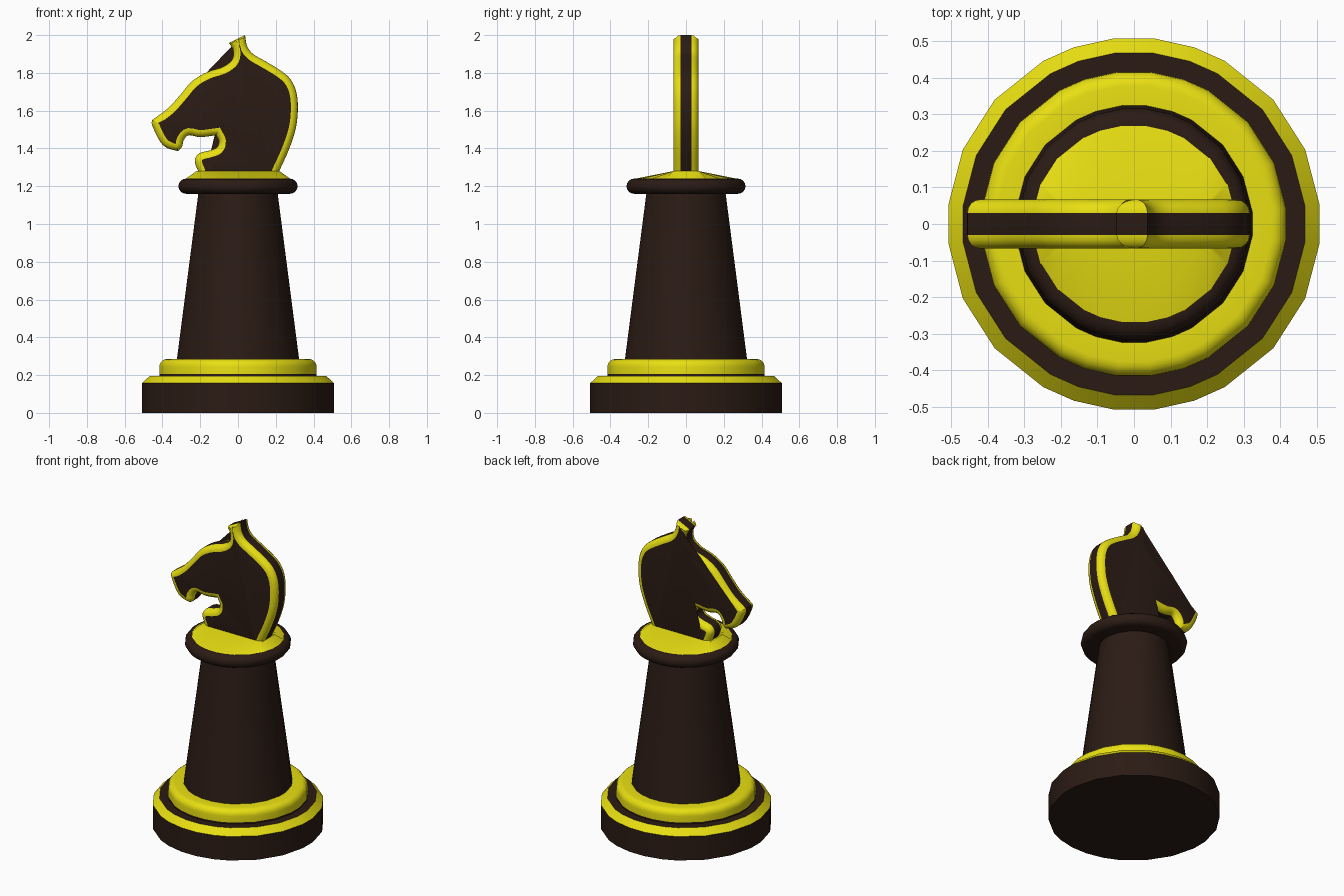
import bpy, bmesh
from math import sin, cos, radians
from mathutils import Vector

if "Cube" in bpy.data.objects:
    bpy.data.objects.remove(bpy.data.objects["Cube"])


def material(name, rgb):
    m = bpy.data.materials.new(name)
    m.diffuse_color = (*rgb, 1)
    m.use_nodes = True
    m.node_tree.nodes["Principled BSDF"].inputs["Base Color"].default_value = m.diffuse_color
    return m


DARK, YELLOW = 0, 1
MATS = [material("dark_brown", (0.024, 0.011, 0.007)), material("yellow", (0.81, 0.74, 0.006))]

# Slightly uneven 24-sided circle used for all round parts
QUAD = [5.8, 23.5, 41.7, 60.9, 71.2, 83.8]
ANGLES = [radians(a) for a in
          QUAD + [180 - a for a in QUAD[::-1]] + [180 + a for a in QUAD] + [360 - a for a in QUAD[::-1]]]


def build(name, loops, colors, cap_colors):
    """Bridge closed loops of points, cap both ends, shade smooth by angle."""
    bm = bmesh.new()
    rings = [[bm.verts.new(p) for p in loop] for loop in loops]
    n = len(rings[0])
    for a, b, col in zip(rings, rings[1:], colors):
        for i in range(n):
            j = (i + 1) % n
            bm.faces.new((a[i], a[j], b[j], b[i])).material_index = col
    for ring, col in ((rings[0], cap_colors[0]), (rings[-1], cap_colors[1])):
        bm.faces.new(ring).material_index = col
    bmesh.ops.recalc_face_normals(bm, faces=bm.faces)
    me = bpy.data.meshes.new(name)
    bm.to_mesh(me)
    bm.free()
    for m in MATS:
        me.materials.append(m)
    ob = bpy.data.objects.new(name, me)
    bpy.context.collection.objects.link(ob)
    bpy.ops.object.select_all(action='DESELECT')
    ob.select_set(True)
    bpy.context.view_layer.objects.active = ob
    bpy.ops.object.shade_smooth_by_angle(angle=radians(35))
    return ob


def circle(r, z):
    return [(r * cos(a), r * sin(a), z) for a in ANGLES]


def lathe(name, profile, colors, cap_colors):
    return build(name, [circle(r, z) for r, z in profile], colors, cap_colors)


def arc(cr, cz, r, a0, a1, n):
    steps = [radians(a0 + (a1 - a0) * i / n) for i in range(n + 1)]
    return [(cr + r * cos(a), cz + r * sin(a)) for a in steps]


# Foot with coloured chamfer
lathe("base", [(0.51, 0), (0.51, 0.157), (0.47, 0.196)], [DARK, YELLOW], (DARK, DARK))

# Rounded ring on the foot
ring = [(0.418, 0.19), (0.418, 0.206)] + arc(0.378, 0.245, 0.04, 0, 90, 5) + [(0.32, 0.285)]
lathe("base_ring", ring, [DARK] + [YELLOW] * 7, (DARK, YELLOW))

# Tapered shaft
lathe("shaft", [(0.33, 0.25), (0.325, 0.285), (0.21, 1.17)], [DARK] * 2, (DARK, DARK))

# Rounded collar
lathe("collar", arc(0.277, 1.2, 0.04, -90, 90, 8), [DARK] * 8, (DARK, DARK))

# Collar cap: round below, rectangular below the head
top = [(0.22 * cos(a) / cos(ANGLES[0]), 0.067 if sin(a) > 0 else -0.067, 1.28) for a in ANGLES]
build("collar_cap", [circle(0.28, 1.238), top], [YELLOW], (YELLOW, YELLOW))

# Horse head outline as smooth runs between sharp corners (hundredths of a unit, x z)
RUNS = [
    [(20, 123.6), (22, 128.4), (27, 139.5), (30.7, 151), (31.7, 162), (30.7, 170.5),
     (27.5, 177), (22.2, 181.5), (14.3, 186.3), (8, 190), (4.9, 194), (3.7, 200)],
    [(3.7, 200), (-4.8, 195.8)],
    [(-4.8, 195.8), (-2.7, 192.5), (-2.6, 188.5), (-4.2, 185.7), (-8.5, 183), (-16.4, 180.4),
     (-24.3, 175.6), (-30.7, 168.2), (-37, 161.3), (-45.5, 155)],
    [(-45.5, 155), (-45.5, 152.5), (-42.9, 146.5), (-40.2, 142.3), (-37, 140), (-31.8, 138.6)],
    [(-31.8, 138.6), (-29.6, 141), (-28.7, 144.4), (-26, 147), (-20, 146), (-11.6, 147)],
    [(-11.6, 147), (-10.1, 143.8), (-11.1, 140.6), (-14.8, 139), (-20.5, 137.4),
     (-22.8, 134.2), (-22.2, 130.5), (-21, 127.5), (-21, 123.6)],
]


def smooth_run(pts, n=4):
    """Catmull-Rom samples through pts, leaving out the last point."""
    p = [Vector(q) / 100 for q in pts]
    if len(p) == 2:
        return p[:1]
    p = [2 * p[0] - p[1]] + p + [2 * p[-1] - p[-2]]
    out = []
    for a, b, c, d in zip(p, p[1:], p[2:], p[3:]):
        for k in range(n):
            t = k / n
            out.append(0.5 * (2 * b + (c - a) * t + (2 * a - 5 * b + 4 * c - d) * t * t
                              + (3 * b - a - 3 * c + d) * t ** 3))
    return out


outline = [q for run in RUNS for q in smooth_run(run)] + [Vector(RUNS[-1][-1]) / 100]


def inset(pts, dist):
    out = []
    for i, p in enumerate(pts):
        d1 = (p - pts[i - 1]).normalized()
        d2 = (pts[(i + 1) % len(pts)] - p).normalized()
        n1, n2 = Vector((-d1.y, d1.x)), Vector((-d2.y, d2.x))
        out.append(p + (n1 + n2) * dist / max(1 + n1.dot(n2), 0.4))
    return out


# Head slab with rounded coloured edges and a dark middle stripe
BEVEL, HALF, STEPS = 0.037, 0.03, 4
side = [(HALF + BEVEL * sin(radians(90 * i / STEPS)), BEVEL * (1 - cos(radians(90 * i / STEPS))))
        for i in range(STEPS + 1)]
sections = [(-y, d) for y, d in side[::-1]] + side
loops = [[(q.x, y, q.y) for q in inset(outline, d)] for y, d in sections]
build("horse_head", loops, [YELLOW] * STEPS + [DARK] + [YELLOW] * STEPS, (DARK, DARK))
